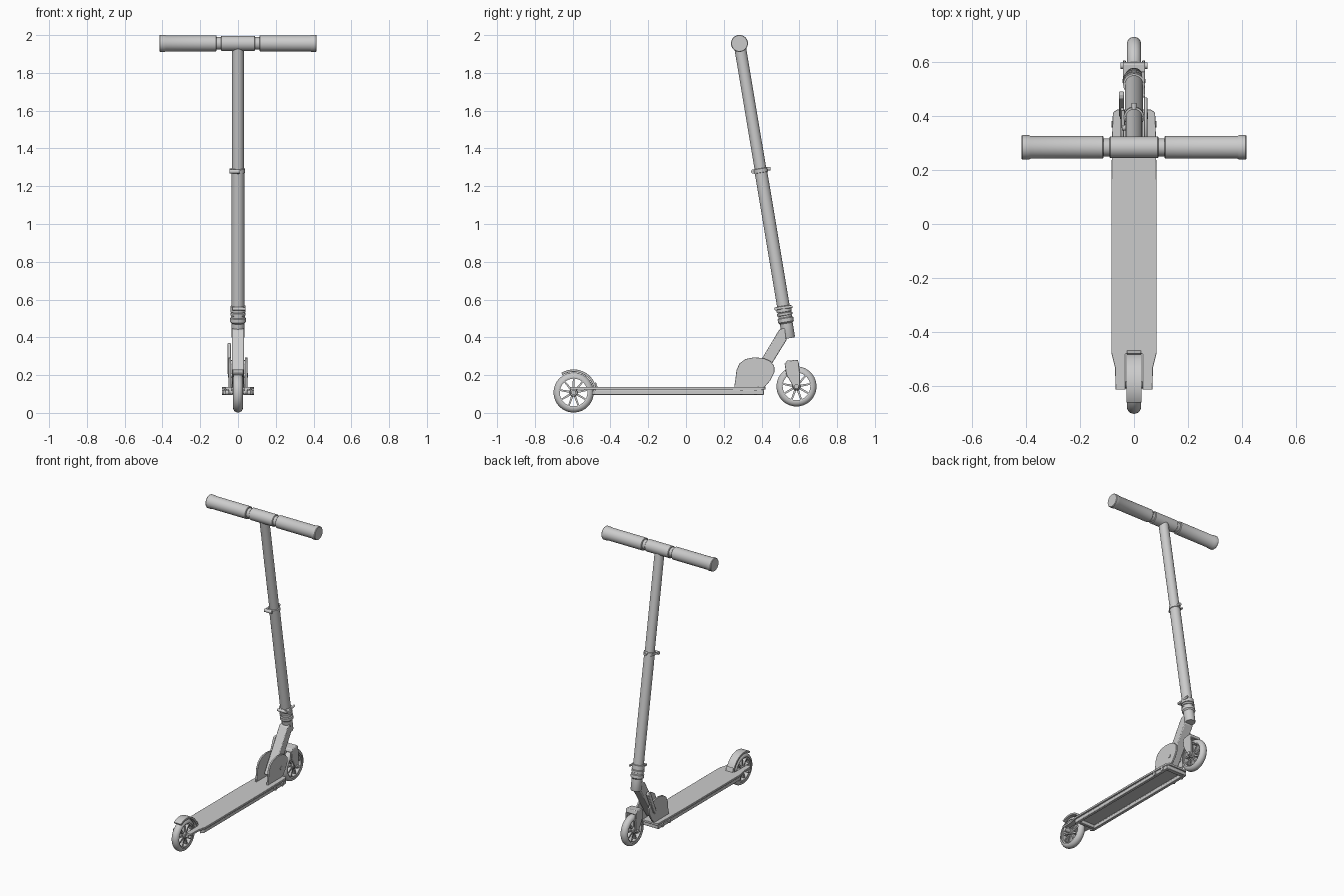
import bpy, bmesh
from math import sin, cos, pi, radians
from mathutils import Vector

if "Cube" in bpy.data.objects:
    bpy.data.objects.remove(bpy.data.objects["Cube"])


def finish(name, bm, bevel=0.0):
    bmesh.ops.recalc_face_normals(bm, faces=bm.faces)
    me = bpy.data.meshes.new(name)
    bm.to_mesh(me)
    bm.free()
    ob = bpy.data.objects.new(name, me)
    bpy.context.collection.objects.link(ob)
    if bevel:
        m = ob.modifiers.new("bevel", 'BEVEL')
        m.width, m.segments, m.limit_method = bevel, 2, 'ANGLE'
    bpy.ops.object.select_all(action='DESELECT')
    ob.select_set(True)
    bpy.context.view_layer.objects.active = ob
    bpy.ops.object.shade_smooth_by_angle(angle=radians(35))
    return ob


def lathe(name, prof, origin, direction, closed=False, n=40):
    """Spin (radius, height) points about an axis."""
    bm = bmesh.new()
    q = Vector(direction).to_track_quat('Z', 'Y')
    o = Vector(origin)
    rings = [[bm.verts.new(o + q @ Vector((r * cos(2 * pi * i / n), r * sin(2 * pi * i / n), h)))
              for i in range(n)] for r, h in prof]
    pairs = list(zip(rings, rings[1:])) + ([(rings[-1], rings[0])] if closed else [])
    for a, b in pairs:
        for i in range(n):
            j = (i + 1) % n
            bm.faces.new((a[i], a[j], b[j], b[i]))
    if not closed:
        bm.faces.new(rings[0])
        bm.faces.new(rings[-1])
    return finish(name, bm)


def rod(name, p0, p1, r, n=24):
    d = Vector(p1) - Vector(p0)
    return lathe(name, [(r, 0), (r, d.length)], p0, d, n=n)


def prism(name, pts, axis, a, b, bevel=0.0):
    """Extrude an outline: (y, z) along x, or (x, y) along z."""
    bm = bmesh.new()
    place = (lambda p, h: (h, *p)) if axis == 'x' else (lambda p, h: (*p, h))
    lo = [bm.verts.new(place(p, a)) for p in pts]
    hi = [bm.verts.new(place(p, b)) for p in pts]
    bm.faces.new(lo)
    bm.faces.new(hi)
    for i in range(len(pts)):
        j = (i + 1) % len(pts)
        bm.faces.new((lo[i], lo[j], hi[j], hi[i]))
    return finish(name, bm, bevel)


def arc(cy, cz, r, a0, a1, n):
    return [(cy + r * cos(radians(a0 + (a1 - a0) * i / n)),
             cz + r * sin(radians(a0 + (a1 - a0) * i / n))) for i in range(n + 1)]


def wheel(name, y, z):
    c, X = (0, y, z), (1, 0, 0)
    # Rounded tyre
    tyre = [(0.081 + 0.025 * sin(radians(t)), -0.026 * cos(radians(t))) for t in range(0, 181, 15)]
    lathe(name + "_tyre", tyre, c, X, closed=True, n=64)
    lathe(name + "_rim", [(0.084, -0.021), (0.084, 0.021), (0.073, 0.019), (0.073, -0.019)],
          c, X, closed=True, n=64)
    lathe(name + "_hub", [(0.018, -0.026), (0.022, -0.022), (0.022, 0.022), (0.018, 0.026)], c, X)
    # Radial spokes
    for k in range(9):
        a = 2 * pi * k / 9 + pi / 2
        u, v = Vector((cos(a), sin(a))), Vector((-sin(a), cos(a)))
        o = Vector((y, z))
        pts = [o + u * r + v * w for r, w in ((0.019, -0.006), (0.076, -0.004), (0.076, 0.004), (0.019, 0.006))]
        prism(f"{name}_spoke_{k}", [tuple(p) for p in pts], 'x', -0.013, 0.013)


RY, RZ, FY, FZ = -0.595, 0.108, 0.585, 0.140
wheel("rear_wheel", RY, RZ)
wheel("front_wheel", FY, FZ)

# Deck plate with a slot for the rear wheel
half = [(0.032, -0.612), (0.068, -0.612), (0.070, -0.53), (0.084, -0.475), (0.084, 0.13),
        (0.080, 0.36), (0.078, 0.41), (0.065, 0.422)]
outline = [(0.032, -0.48)] + half + [(-x, y) for x, y in reversed(half)] + [(-0.032, -0.48)]
prism("deck_plate", outline, 'z', 0.123, 0.137, 0.002)

for s, side in ((-1, "left"), (1, "right")):
    # Underside rail: thin recessed web and deeper lip
    prism(f"deck_rail_{side}", [(s * 0.058, -0.50), (s * 0.078, -0.48), (s * 0.078, 0.412), (s * 0.058, 0.412)],
          'z', 0.096, 0.119, 0.003)
    prism(f"deck_web_{side}", [(s * 0.060, -0.49), (s * 0.074, -0.48), (s * 0.074, 0.40), (s * 0.060, 0.40)],
          'z', 0.117, 0.125)
    # Rear axle nut and bracket
    rod(f"rear_axle_nut_{side}", (s * 0.028, RY, RZ), (s * 0.066, RY, RZ), 0.013)
    prism(f"rear_bracket_{side}", [(-0.612, 0.124), (-0.612, 0.104), (-0.590, 0.095), (-0.578, 0.124)],
          'x', s * 0.034, s * 0.050, 0.002)
    # Side bolts
    for k, y in enumerate((0.293, 0.368)):
        rod(f"deck_bolt_{side}_{k}", (s * 0.06, y, 0.108), (s * 0.084, y, 0.108), 0.012)
    # Folding hinge plate
    hinge = [(0.255, 0.135), (0.262, 0.18), (0.267, 0.225), (0.283, 0.262), (0.315, 0.285), (0.36, 0.294),
             (0.41, 0.29), (0.445, 0.275), (0.467, 0.25), (0.468, 0.215), (0.445, 0.17), (0.415, 0.135)]
    prism(f"hinge_plate_{side}", hinge, 'x', s * 0.037, s * 0.049, 0.002)
    rod(f"hinge_bolt_{side}", (s * 0.03, 0.40, 0.20), (s * 0.052, 0.40, 0.20), 0.012)
    # Front fork leg
    leg = [(0.522, 0.262), (0.530, 0.205), (0.556, 0.160), (0.572, 0.126), (0.590, 0.122),
           (0.603, 0.140), (0.604, 0.19), (0.597, 0.262)]
    prism(f"fork_leg_{side}", leg, 'x', s * 0.030, s * 0.041, 0.003)
    rod(f"front_axle_nut_{side}", (s * 0.024, FY, FZ), (s * 0.049, FY, FZ), 0.012)

# Deck end pieces, fork crown
prism("deck_front_lip", [(-0.07, 0.385), (0.07, 0.385), (0.07, 0.414), (-0.07, 0.414)], 'z', 0.098, 0.124, 0.003)
prism("deck_rear_lip", [(-0.065, -0.475), (0.065, -0.475), (0.065, -0.455), (-0.065, -0.455)], 'z', 0.1, 0.124, 0.003)
prism("fork_crown", [(0.522, 0.254), (0.532, 0.276), (0.592, 0.281), (0.600, 0.254)], 'x', -0.041, 0.041, 0.004)

# Rear brake fender
fender = arc(RY, RZ, 0.122, 12, 122, 24) + arc(RY, RZ, 0.109, 122, 12, 24)
prism("rear_fender", fender, 'x', -0.028, 0.028, 0.002)
prism("fender_mount", [(-0.49, 0.13), (-0.478, 0.165), (-0.468, 0.137), (-0.45, 0.13)], 'x', -0.026, 0.026)

# Folding neck and its release lever
prism("folding_neck", [(0.325, 0.165), (0.385, 0.15), (0.462, 0.272), (0.532, 0.385), (0.525, 0.45), (0.493, 0.44),
                       (0.405, 0.293)], 'x', -0.032, 0.032, 0.005)
prism("release_lever", [(0.395, 0.205), (0.425, 0.205), (0.49, 0.355), (0.48, 0.37), (0.462, 0.365)],
      'x', -0.056, -0.037, 0.004)

# Steering column, all along one tilted axis
B, T = Vector((0, 0.544, 0.395)), Vector((0, 0.283, 1.956))
D = (T - B).normalized()
P = lambda t: B + D * t
lathe("head_tube", [(0.031, 0), (0.034, 0.006), (0.034, 0.08), (0.042, 0.088), (0.042, 0.108), (0.036, 0.112),
                    (0.036, 0.122), (0.041, 0.124), (0.041, 0.136), (0.034, 0.14)], B, D)
rod("lower_tube", P(0.1), P(0.90), 0.0335, 40)
rod("upper_tube", P(0.88), T, 0.031, 40)
lathe("column_collar", [(0.033, 0.14), (0.04, 0.142), (0.04, 0.172), (0.033, 0.174)], B, D)
c = P(0.158)
rod("collar_bolt", c + Vector((-0.03, -0.042, 0)), c + Vector((0.04, -0.042, 0)), 0.009)
rod("collar_lever", c + Vector((0.034, -0.05, 0)), c + Vector((0.034, 0.045, 0.012)), 0.007)

# Height clamp with cross bolt
lathe("height_clamp", [(0.032, 0.888), (0.037, 0.89), (0.037, 0.91), (0.032, 0.912)], B, D)
c = P(0.90)
rod("clamp_pin", c + Vector((0, 0.02, 0.01)), c + Vector((0, 0.052, 0.01)), 0.010)
rod("clamp_bolt", c + Vector((-0.045, -0.04, -0.005)), c + Vector((0.01, -0.04, -0.005)), 0.011)
rod("clamp_lever", c + Vector((-0.04, -0.04, -0.003)), c + Vector((-0.04, 0.025, 0.006)), 0.006)

# Handlebar and grips
X = (1, 0, 0)
rod("handlebar", T - Vector((0.40, 0, 0)), T + Vector((0.40, 0, 0)), 0.033, 40)
lathe("handlebar_sleeve", [(0.037, -0.09), (0.040, -0.087), (0.040, 0.087), (0.037, 0.09)], T, X)
for s, side in ((-1, "left"), (1, "right")):
    lathe(f"grip_{side}", [(0.039, 0.113), (0.042, 0.116), (0.042, 0.382), (0.045, 0.388), (0.045, 0.412),
                           (0.042, 0.416)], T, (s, 0, 0))
